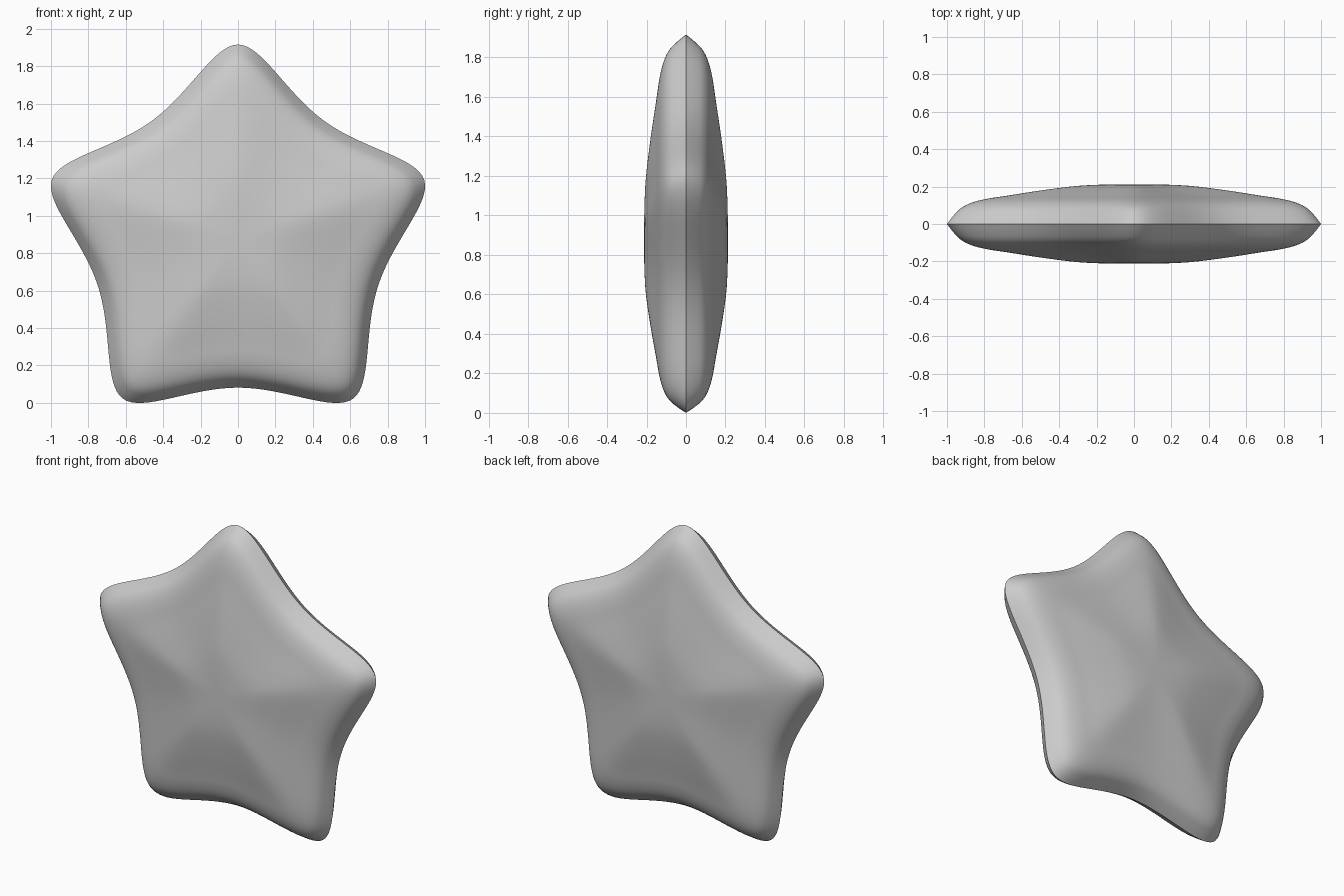
import bpy, bmesh, math
from mathutils import Vector

if "Cube" in bpy.data.objects:
    bpy.data.objects.remove(bpy.data.objects["Cube"])

TIP, NOTCH, STEPS = 1.31, 0.655, 16


def uniform_bspline(a, b, c, d, t):
    return (a * (1 - t) ** 3 + b * (3 * t**3 - 6 * t * t + 4)
            + c * (-3 * t**3 + 3 * t * t + 3 * t + 1) + d * t**3) / 6


def catmull(a, b, c, d, t):
    return 0.5 * (2 * b + (c - a) * t + (2 * a - 5 * b + 4 * c - d) * t * t
                  + (3 * b - a - 3 * c + d) * t**3)


# Rounded star outline: smooth curve controlled by a ten-point star
star = []
for i in range(10):
    r, a = (NOTCH if i % 2 else TIP), math.pi / 2 + i * math.pi / 5
    star.append(Vector((r * math.cos(a), r * math.sin(a))))
outline = [uniform_bspline(star[i - 1], star[i], star[(i + 1) % 10],
                           star[(i + 2) % 10], k / STEPS)
           for i in range(10) for k in range(STEPS)]
scale = 1 / max(p.x for p in outline)
outline = [p * scale for p in outline]
base = -min(p.y for p in outline)

# Pillow profile: (fraction of outline, half thickness), rim to centre
profile = [Vector(p) for p in ((1, 0), (0.965, 0.045), (0.925, 0.085),
           (0.87, 0.113), (0.79, 0.134), (0.68, 0.151), (0.5, 0.179),
           (0.31, 0.203), (0.15, 0.211), (0, 0.212))]
section = []
for i in range(len(profile) - 1):
    before = profile[i - 1] if i else 2 * profile[0] - profile[1]
    after = profile[i + 2] if i + 2 < len(profile) else Vector((-0.15, 0.211))
    for k in range(4):
        section.append(catmull(before, profile[i], profile[i + 1], after, k / 4))

# Front and back cushions share the rim ring
bm = bmesh.new()
count = len(outline)
rim = [bm.verts.new((p.x, 0, p.y + base)) for p in outline]
for side in (-1, 1):
    ring = rim
    for s, y in section[1:]:
        inner = [bm.verts.new((p.x * s, side * y, p.y * s + base)) for p in outline]
        for j in range(count):
            n = (j + 1) % count
            bm.faces.new((ring[j], ring[n], inner[n], inner[j]))
        ring = inner
    centre = bm.verts.new((0, side * profile[-1].y, base))
    for j in range(count):
        bm.faces.new((ring[j], ring[(j + 1) % count], centre))
bmesh.ops.recalc_face_normals(bm, faces=bm.faces)
mesh = bpy.data.meshes.new("puffy_star")
bm.to_mesh(mesh)
bm.free()
obj = bpy.data.objects.new("puffy_star", mesh)
bpy.context.collection.objects.link(obj)
bpy.context.view_layer.objects.active = obj
obj.select_set(True)
bpy.ops.object.shade_smooth_by_angle(angle=math.radians(50))
